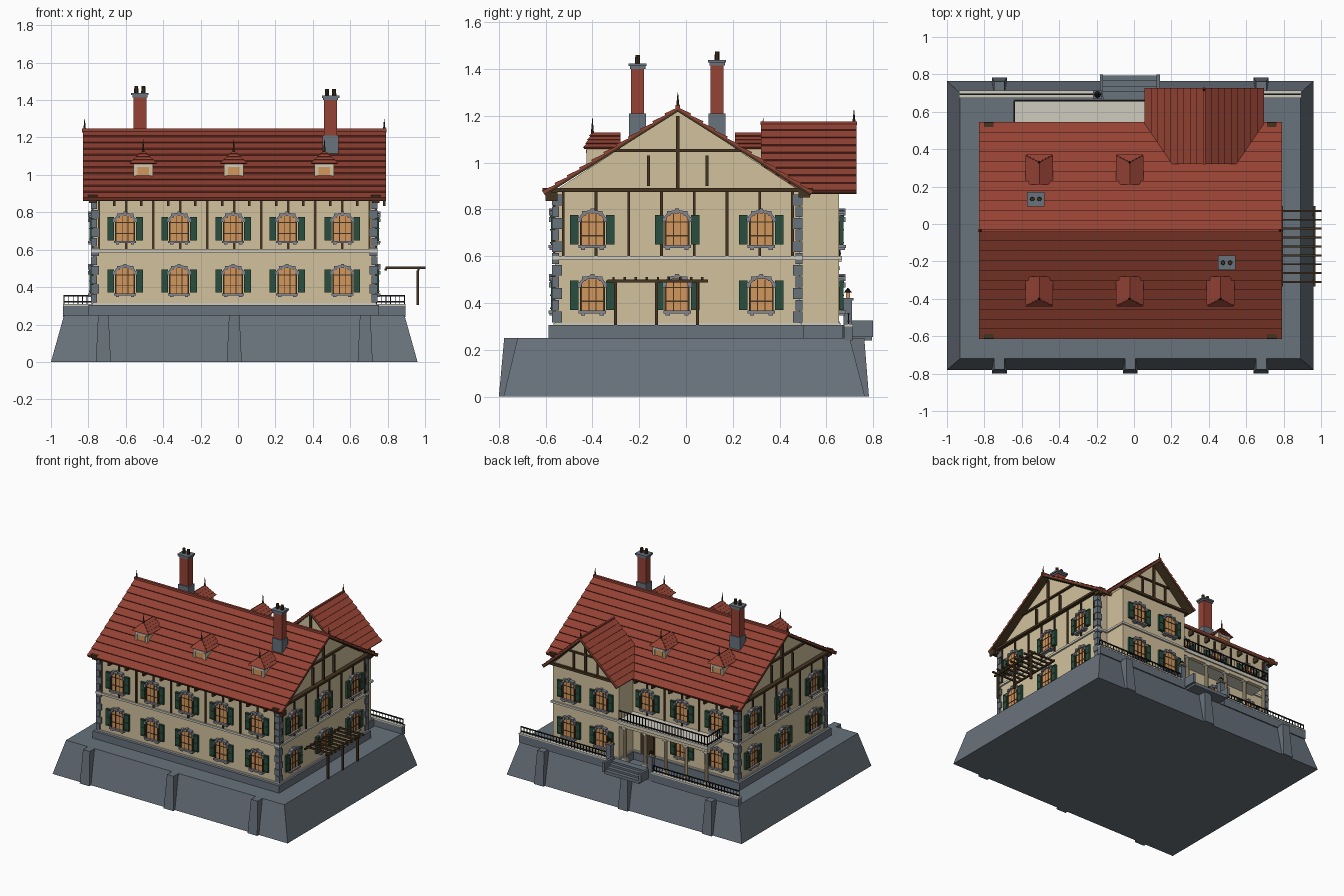
import bpy, bmesh, math
from mathutils import Vector as V, Matrix

old = bpy.data.objects.get("Cube")
if old:
    bpy.data.objects.remove(old, do_unlink=True)


def material(name, *rgb):
    m = bpy.data.materials.new(name)
    m.use_nodes = True
    m.diffuse_color = (*rgb, 1)
    m.node_tree.nodes["Principled BSDF"].inputs["Base Color"].default_value = (*rgb, 1)
    return m


STONE = material("grey stone", .14, .168, .2)
WALL = material("cream plaster", .65, .54, .34)
RED = material("red tile", .3, .055, .034)
WOOD = material("dark timber", .06, .034, .014)
GREEN = material("green shutter", .021, .075, .047)
GLASS = material("amber glass", .65, .31, .11)
PALE = material("pale trim", .62, .6, .52)
IRON = material("black iron", .012, .012, .014)
DRESSED = material("dressed stone", .23, .245, .29)
MX, MY = -.02, -.035  # middle of the house


def slab(bm, low, high, m=0):
    n = len(low)
    a = [bm.verts.new(p) for p in low]
    b = [bm.verts.new(p) for p in high]
    faces = [bm.faces.new(a[::-1]), bm.faces.new(b)]
    for i in range(n):
        j = (i + 1) % n
        faces.append(bm.faces.new((a[i], a[j], b[j], b[i])))
    for f in faces:
        f.material_index = m


def rect(x0, x1, y0, y1, z):
    return [(x0, y0, z), (x1, y0, z), (x1, y1, z), (x0, y1, z)]


def box(bm, x0, x1, y0, y1, z0, z1, m=0):
    slab(bm, rect(x0, x1, y0, y1, z0), rect(x0, x1, y0, y1, z1), m)


def block(bm, x, y, z0, z1, w, d, m=0):
    box(bm, x - w / 2, x + w / 2, y - d / 2, y + d / 2, z0, z1, m)


def prism_y(bm, pts, y0, y1, m=0):
    slab(bm, [(x, y0, z) for x, z in pts], [(x, y1, z) for x, z in pts], m)


def prism_x(bm, pts, x0, x1, m=0):
    slab(bm, [(x0, y, z) for y, z in pts], [(x1, y, z) for y, z in pts], m)


def cone(bm, x, y, z0, z1, r0, r1, m=0, sides=8):
    ring = [(math.cos(2 * math.pi * k / sides), math.sin(2 * math.pi * k / sides)) for k in range(sides)]
    slab(bm, [(x + r0 * c, y + r0 * s, z0) for c, s in ring],
         [(x + r1 * c, y + r1 * s, z1) for c, s in ring], m)


def tiled(bm, e0, e1, r0, r1, rows, lift=.009, under=None):
    """Lapped tile courses between an eave edge and a ridge edge."""
    e0, e1, r0, r1 = map(V, (e0, e1, r0, r1))
    n = (e1 - e0).cross(r0 - e0).normalized()
    n = n if n.z > 0 else -n
    for i in range(rows):
        s, t = i / rows, (i + 1) / rows
        q = [e0.lerp(r0, s), e1.lerp(r1, s), e1.lerp(r1, t), e0.lerp(r0, t)]
        slab(bm, [p - n * .006 for p in q], [p + n * (lift if k < 2 else .001) for k, p in enumerate(q)])
    if under is not None:
        q = [e0, e1, r1, r0]
        slab(bm, [p - n * .015 for p in q], [p - n * .005 for p in q], under)


def finish(name, bm, *mats, turn=0, at=(0, 0, 0)):
    bmesh.ops.recalc_face_normals(bm, faces=bm.faces)
    me = bpy.data.meshes.new(name)
    bm.to_mesh(me)
    bm.free()
    for m in mats:
        me.materials.append(m)
    return place(name, me, at, turn)


def place(name, me, at, turn=0):
    ob = bpy.data.objects.new(name, me)
    ob.location, ob.rotation_euler = at, (0, 0, turn)
    bpy.context.scene.collection.objects.link(ob)
    return ob


# Sloping stone base with buttresses
bm = bmesh.new()
slab(bm, rect(-1, .96, -.78, .765, 0), rect(-.93, .89, -.72, .7, .25))
for x in (-.72, MX, .68):
    slab(bm, rect(x - .04, x + .04, -.8, -.6, 0), rect(x - .028, x + .028, -.777, -.6, .25))
    slab(bm, rect(x - .04, x + .04, .6, .782, 0), rect(x - .028, x + .028, .6, .762, .25))
finish("base", bm, STONE)

# House body, wing and plinths
bm = bmesh.new()
box(bm, -.775, .735, -.56, .487, .3, .89)
prism_x(bm, [(-.56, .88), (.487, .88), (MY, 1.222)], -.77, .73)
box(bm, .1, .65, .4, .655, .3, .88)
prism_y(bm, [(.1, .88), (.65, .88), (.375, 1.15)], .335, .655)
finish("walls", bm, WALL)
bm = bmesh.new()
box(bm, -.8, .755, -.588, .505, .24, .305)
box(bm, .085, .665, .45, .67, .24, .305)
for z0, z1, d in ((.305, .315, .006), (.585, .6, .012)):
    box(bm, -.775 - d, .735 + d, -.56 - d, .487 + d, z0, z1, 1)
    box(bm, .1 - d, .65 + d, .45, .655 + d, z0, z1, 1)
finish("plinth_and_courses", bm, STONE, PALE)

# Corner quoins
bm = bmesh.new()
for x, sx in ((-.785, 1), (.745, -1)):
    for y, sy in ((-.572, 1), (.499, -1)):
        for i in range(11):
            z, a, b = .317 + i * .05, *((.042, .03) if i % 2 else (.03, .042))
            xs, ys = sorted((x, x + sx * a)), sorted((y, y + sy * b))
            box(bm, *xs, *ys, z, z + .046)
finish("quoins", bm, STONE)

# Main roof, wing roof and finials
bm = bmesh.new()
for y in (-.61, .54):
    tiled(bm, (-.83, y, .872), (.79, y, .872), (-.83, MY, 1.235), (.79, MY, 1.235), 11, under=1)
box(bm, -.835, .795, MY - .009, MY + .009, 1.228, 1.247)
for x in (-.82, .782):
    cone(bm, x, MY, 1.24, 1.3, .007, .001, 1)
finish("main_roof", bm, RED, WOOD)
bm = bmesh.new()
for x in (.063, .689):
    tiled(bm, (x, .32, .877), (x, .728, .877), (.375, .32, 1.168), (.375, .728, 1.168), 9, under=1)
box(bm, .368, .382, .318, .73, 1.16, 1.175)
cone(bm, .375, .718, 1.17, 1.225, .007, .001, 1)
finish("wing_roof", bm, RED, WOOD)

# Timber framing: storey posts, gable beams, rafter tails
bm = bmesh.new()
for i in range(11):
    x = MX + (i - 5) * .1445
    for y in (-.562, .489):
        if y < 0 or x < .1:
            block(bm, x, y, .6, .875, .012, .012)
    for x2 in (x + .08,):
        box(bm, x2 - .007, x2 + .007, -.6, -.55, .835, .875)
        if x2 < .1:
            box(bm, x2 - .007, x2 + .007, .48, .53, .835, .875)
for x in (-.777, .737):
    for i in range(8):
        block(bm, x, MY + (i - 3.5) * .14, .6, .875, .012, .012)
    block(bm, x, MY, .88, 1.2, .018, .016)
    block(bm, x, MY, 1.045, 1.058, .018, .57)
    for d in (-.125, .125):
        block(bm, x, MY + d, .9, 1.03, .016, .012)
    block(bm, x, MY, .875, .892, .05, 1.155)
    for y in (-.575, .505):
        block(bm, x, y, .85, .877, .04, .05)
for y in (.333, .657):
    block(bm, .375, y, .872, .89, .6, .03)
    block(bm, .375, y, .88, 1.14, .016, .018)
    block(bm, .375, y, 1.01, 1.022, .27, .018)
    for d in (-.1, .1):
        block(bm, .375 + d, y, .88, 1.015, .012, .016)
finish("timber_frame", bm, WOOD)

# Arched window with shutters, shared by every wall
bm = bmesh.new()


def arch(w, spring, rise, n=8):
    return [(w * math.cos(math.pi * k / n), spring + rise * math.sin(math.pi * k / n)) for k in range(n + 1)]


inner, outer = arch(.046, .04, .03), arch(.058, .04, .043)
prism_y(bm, [(-.046, -.068), (.046, -.068)] + inner, -.012, .005)
for k in range(8):
    prism_y(bm, [inner[k], outer[k], outer[k + 1], inner[k + 1]], -.02, .005, 1)
for x, z in ((0, .078), (-.036, .068), (.036, .068), (-.055, .042), (.055, .042)):
    block(bm, x, -.01, z - .01, z + .01, .016, .032, 1)
for s in (-1, 1):
    block(bm, s * .049, -.007, -.068, .042, .008, .022, 2)
    block(bm, s * .0155, -.007, -.068, .066, .004, .015, 2)
    block(bm, s * .077, -.01, -.065, .06, .036, .016, 3)
    for z in (-.06, -.005, .05):
        block(bm, s * .077, -.012, z, z + .006, .03, .018, 3)
    block(bm, s * .04, -.01, -.088, -.078, .018, .028, 1)
for z in (-.03, .028):
    block(bm, 0, -.007, z, z + .005, .092, .015, 2)
block(bm, 0, -.01, -.08, -.068, .118, .036, 1)
spots = []
for x in (-.604, -.315, -.026, .263, .558):
    spots.append((x, -.56, 0))
    if x < .1:
        spots.append((x, .487, math.pi))
for y in (-.4, -.038, .322):
    spots += [(.735, y, math.pi / 2), (-.775, y, -math.pi / 2)]
spots += [(x, .655, math.pi) for x in (.24, .51)]
first = finish("window", bm, GLASS, DRESSED, WOOD, GREEN, turn=spots[0][2], at=(*spots[0][:2], .715))
for k, (x, y, turn) in enumerate(spots):
    for z in (.715, .435):
        if (k or z < .7) and not (z < .5 and turn == math.pi and x == -.026):
            place("window", first.data, (x, y, z), turn)
bm = bmesh.new()
block(bm, -.026, .49, .31, .51, .11, .02)
finish("back_door", bm, WOOD)

# Dormers, measured from the ridge line
bm = bmesh.new()
box(bm, -.05, .05, -.385, -.25, .97, 1.066, 1)
prism_y(bm, [(-.06, 1.06), (.06, 1.06), (0, 1.12)], -.36, -.246)
for s in (-1, 1):
    tiled(bm, (s * .07, -.4, 1.062), (s * .07, -.245, 1.062), (0, -.365, 1.128), (0, -.245, 1.128), 4, .006)
    block(bm, s * .045, -.385, .99, 1.066, .014, .012, 1)
tiled(bm, (-.07, -.4, 1.062), (.07, -.4, 1.062), (-.003, -.365, 1.128), (.003, -.365, 1.128), 4, .006)
block(bm, 0, -.386, 1.0, 1.042, .062, .008, 2)
block(bm, 0, -.386, 1.042, 1.055, .09, .014, 3)
cone(bm, 0, -.365, 1.12, 1.19, .007, .001, 4)
dormer = finish("dormer", bm, RED, WALL, GLASS, PALE, WOOD, at=(-.507, MY, 0))
for x, turn in ((-.023, 0), (.462, 0), (-.507, math.pi), (-.023, math.pi)):
    place("dormer", dormer.data, (x, MY, 0), turn)

# Chimneys
for x, y, top in ((-.525, .133, 1.415), (.495, -.207, 1.4)):
    bm = bmesh.new()
    block(bm, x, y, 1.08, 1.21, .085, .072)
    block(bm, x, y, 1.21, top, .07, .056, 1)
    block(bm, x, y, top, top + .012, .08, .066)
    block(bm, x, y, top + .012, top + .024, .094, .078)
    for d in (-.019, .019):
        cone(bm, x + d, y, top + .02, top + .06, .012, .01, 2, 10)
    finish("chimney", bm, STONE, RED, WOOD)

# Pergola
bm = bmesh.new()
for x in (.79, .965):
    block(bm, x, -.12, .488, .5, .012, .43)
for y in (-.302, -.126, .05):
    block(bm, .962, y, .305, .49, .013, .013)
for i in range(9):
    block(bm, .895, -.31 + i * .0475, .498, .51, .215, .01)
finish("pergola", bm, WOOD)


def railing(bm, x0, x1, y, z0, z1, m, along=True):
    n = max(1, round((x1 - x0) / .025))
    span = lambda a, b, w, lo, hi: box(bm, *((a, b, y - w, y + w) if along else (y - w, y + w, a, b)), lo, hi, m)
    for z in (z0 + .008, z1 - .007):
        span(x0, x1, .004, z, z + .007)
    for i in range(n + 1):
        x = x0 + (x1 - x0) * i / n
        span(x - .002, x + .002, .002, z0, z1)


# Terrace wall with railings, gate posts and lanterns
bm = bmesh.new()
for x0, x1 in ((-.935, -.21), (.165, .895)):
    box(bm, x0, x1, .677, .712, .24, .3)
    box(bm, x0, x1, .675, .714, .3, .31, 1)
    railing(bm, x0 + .005, x1 - .005, .695, .31, .357, 2)
for x in (-.195, .152):
    block(bm, x, .692, .24, .41, .036, .036)
    block(bm, x, .692, .41, .422, .046, .046)
    block(bm, x, .692, .422, .444, .018, .018, 3)
    cone(bm, x, .692, .444, .464, .018, .002, 2)
finish("terrace_wall", bm, STONE, PALE, IRON, GLASS)

# Entrance steps
bm = bmesh.new()
for i in range(4):
    box(bm, -.165, .122, .66, .71 + i * .028, .24, .306 - i * .014)
for x in (-.174, .13):
    block(bm, x, .74, .255, .325, .018, .12)
finish("steps", bm, STONE)

# Balcony on columns
bm = bmesh.new()
box(bm, -.645, .1, .48, .665, .575, .6)
box(bm, -.64, .1, .625, .655, .55, .575, 1)
for i in range(5):
    x = -.62 + i * .17
    cone(bm, x, .64, .25, .56, .014, .012, 1, 10)
    block(bm, x, .64, .25, .32, .04, .036)
    block(bm, x, .64, .54, .555, .036, .036)
railing(bm, -.64, .1, .658, .6, .675, 2)
railing(bm, .49, .655, -.64, .6, .675, 2, along=False)
finish("balcony", bm, PALE, WALL, IRON)
